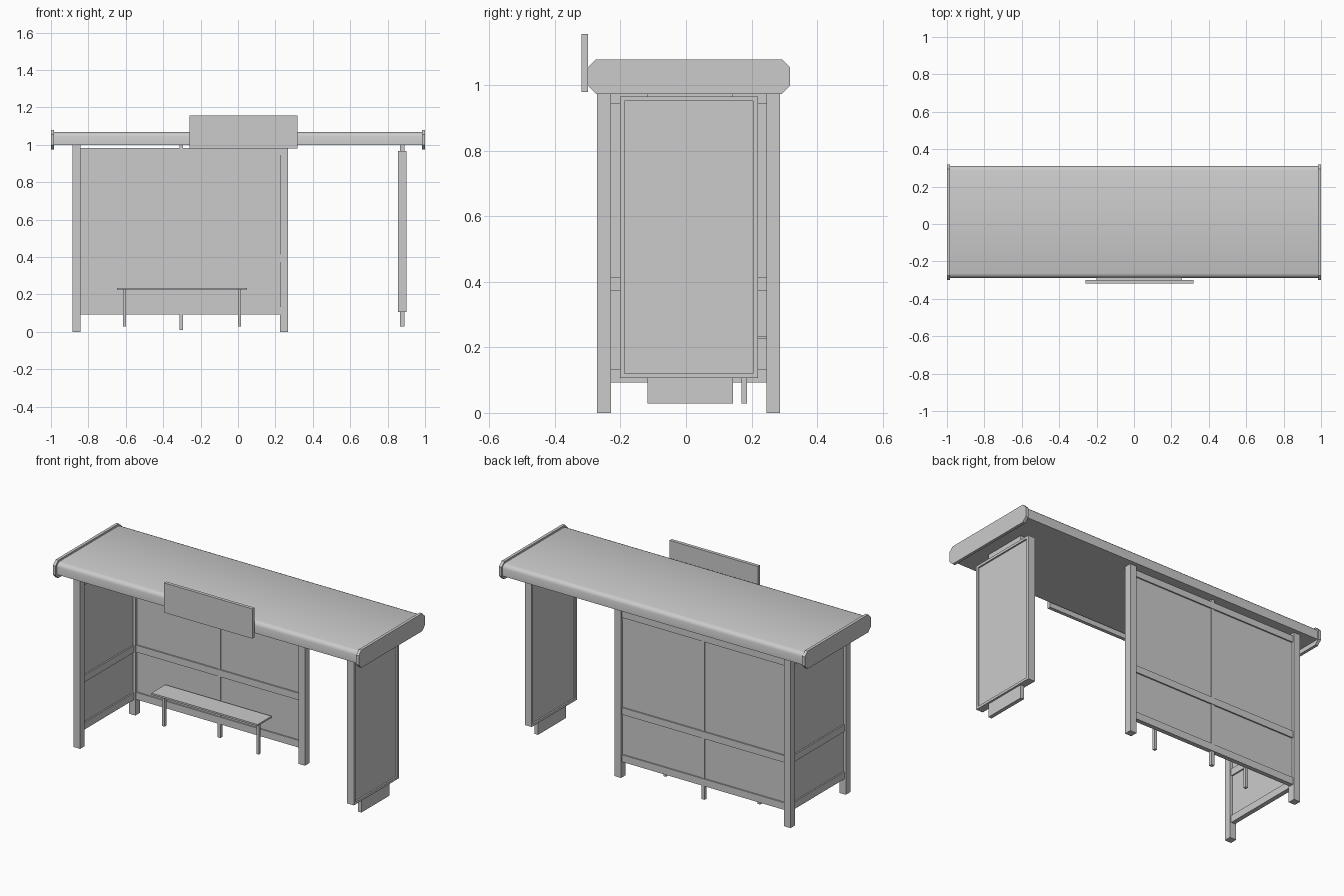
import bpy, bmesh

if "Cube" in bpy.data.objects:
    bpy.data.objects.remove(bpy.data.objects["Cube"])


def finish(name, bm):
    bmesh.ops.recalc_face_normals(bm, faces=bm.faces)
    me = bpy.data.meshes.new(name)
    bm.to_mesh(me)
    bm.free()
    ob = bpy.data.objects.new(name, me)
    bpy.context.collection.objects.link(ob)
    return ob


def box(name, x, y, z):
    """Box from (min, max) ranges on each axis."""
    bm = bmesh.new()
    bmesh.ops.create_cube(bm, size=1)
    for v in bm.verts:
        v.co = [r[0] if c < 0 else r[1] for c, r in zip(v.co, (x, y, z))]
    return finish(name, bm)


def extrude_x(name, profile, x0, x1):
    """Extrude a (y, z) profile along x."""
    bm = bmesh.new()
    face = bm.faces.new([bm.verts.new((x0, y, z)) for y, z in profile])
    new = bmesh.ops.extrude_face_region(bm, geom=[face])["geom"]
    bmesh.ops.translate(bm, vec=(x1 - x0, 0, 0),
                        verts=[g for g in new if isinstance(g, bmesh.types.BMVert)])
    return finish(name, bm)


# Roof slab with softened upper edges
F, B = -0.288, 0.311
roof = extrude_x("roof", [(F, 1.0), (B, 1.0), (B, 1.045), (B - 0.004, 1.056),
                          (B - 0.012, 1.064), (B - 0.024, 1.068), (F + 0.024, 1.068),
                          (F + 0.012, 1.064), (F + 0.004, 1.056), (F, 1.045)],
                 -0.99, 0.99)
bpy.context.view_layer.objects.active = roof
roof.select_set(True)
bpy.ops.object.shade_smooth_by_angle(angle=0.7)

# Chamfered roof end caps
c, y0, y1, z0, z1 = 0.025, -0.3, 0.318, 0.974, 1.079
cap = [(y0 + c, z0), (y1 - c, z0), (y1, z0 + c), (y1, z1 - c),
       (y1 - c, z1), (y0 + c, z1), (y0, z1 - c), (y0, z0 + c)]
extrude_x("roof_cap_left", cap, -1.0, -0.983)
extrude_x("roof_cap_right", cap, 0.983, 1.0)

# Sign board on the roof front
box("sign_board", (-0.26, 0.317), (-0.319, -0.299), (0.98, 1.156))
box("sign_bracket", (-0.2, 0.257), (-0.3, -0.285), (1.01, 1.05))

# Posts: two at the back, one at the front left
XL, XR = (-0.885, -0.843), (0.224, 0.266)
YF, YB = (-0.271, -0.229), (0.245, 0.287)
for name, x, y in (("front_left_post", XL, YF), ("back_left_post", XL, YB),
                   ("back_right_post", XR, YB)):
    box(name, x, y, (0.0, 1.005))

# Back and left walls: thin panes with three rails each
yc, xc = 0.266, -0.864
box("back_pane", (XL[1], XR[0]), (yc - 0.005, yc + 0.005), (0.1, 0.975))
box("side_pane", (xc - 0.005, xc + 0.005), (YF[1], YB[0]), (0.1, 0.975))
for label, z in (("bottom", (0.092, 0.134)), ("middle", (0.372, 0.413)),
                 ("top", (0.945, 0.983))):
    box(f"back_{label}_rail", (XL[1], XR[0]), (yc - 0.013, yc + 0.013), z)
    box(f"side_{label}_rail", (xc - 0.013, xc + 0.013), (YF[1], YB[0]), z)
box("back_mullion", (-0.314, -0.294), (yc - 0.01, yc + 0.01), (0.01, 1.005))

# Bench
box("bench_seat", (-0.647, 0.048), (0.115, 0.245), (0.225, 0.235))
for i, x in enumerate((-0.607, 0.009)):
    box(f"bench_leg_{i + 1}", (x - 0.008, x + 0.008), (0.17, 0.186), (0.028, 0.227))

# Free-standing display panel with recessed faces on both sides
panel = box("display_panel", (0.856, 0.9), (-0.202, 0.219), (0.106, 0.966))
bm = bmesh.new()
bm.from_mesh(panel.data)
bm.normal_update()
for f in [f for f in bm.faces if abs(f.normal.x) > 0.9]:
    bmesh.ops.inset_individual(bm, faces=[f], thickness=0.02)
    bmesh.ops.inset_individual(bm, faces=[f], thickness=0.001, depth=-0.008)
bm.to_mesh(panel.data)
bm.free()
box("display_foot", (0.867, 0.889), (-0.117, 0.144), (0.028, 0.11))
box("display_hanger", (0.867, 0.889), (-0.117, 0.144), (0.96, 1.005))
